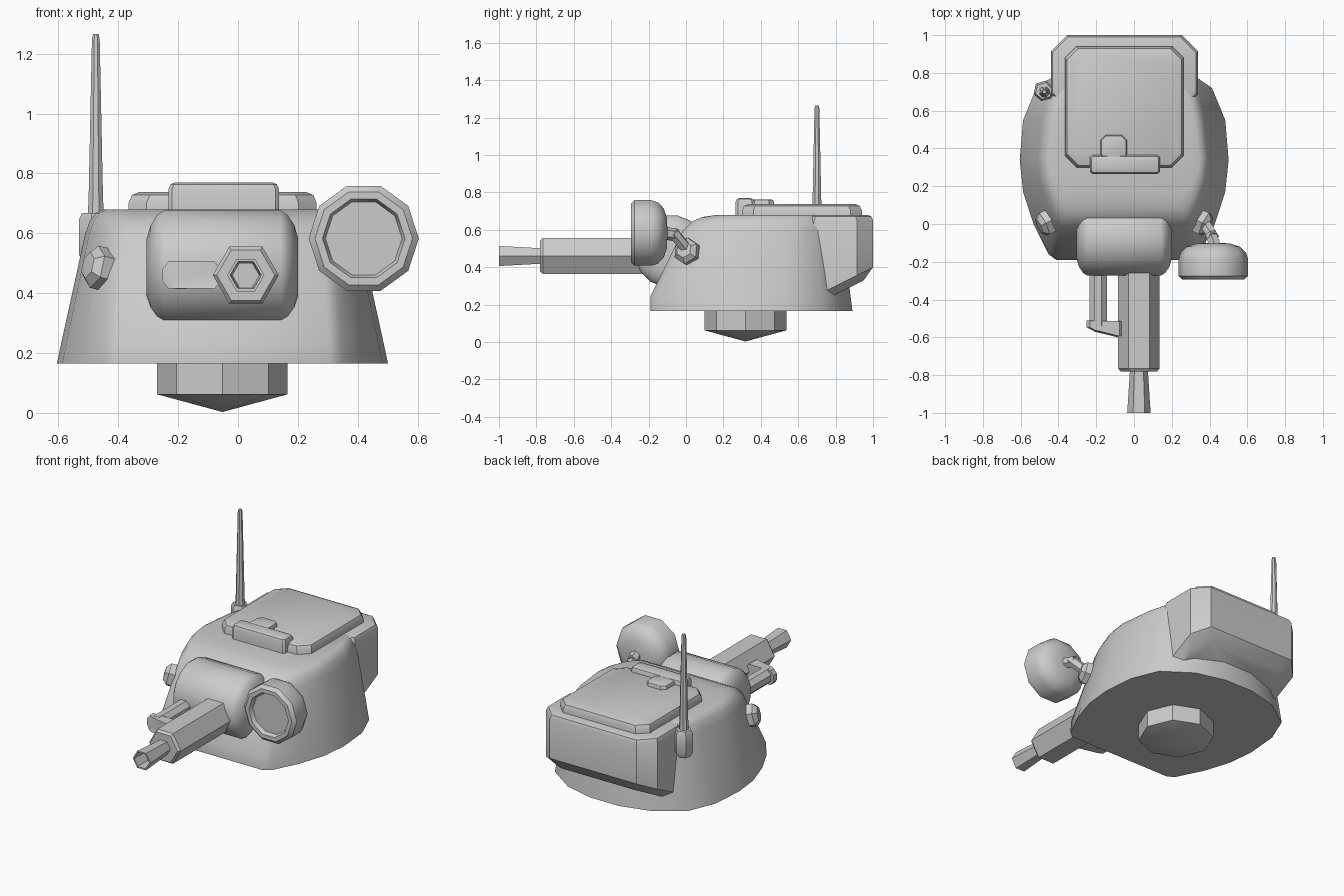
import bpy, bmesh, math
from mathutils import Vector, Quaternion

if "Cube" in bpy.data.objects:
    bpy.data.objects.remove(bpy.data.objects["Cube"])

CX = -0.052  # turret centre line


def loft(name, rings, angle=32):
    """Skin a stack of equal-length rings and cap both ends."""
    bm = bmesh.new()
    vr = [[bm.verts.new(p) for p in r] for r in rings]
    n = len(vr[0])
    for a, b in zip(vr, vr[1:]):
        for i in range(n):
            j = (i + 1) % n
            bm.faces.new((a[i], a[j], b[j], b[i]))
    bm.faces.new(vr[0][::-1])
    bm.faces.new(vr[-1])
    bmesh.ops.remove_doubles(bm, verts=bm.verts, dist=1e-5)
    bmesh.ops.recalc_face_normals(bm, faces=bm.faces)
    me = bpy.data.meshes.new(name)
    bm.to_mesh(me)
    bm.free()
    ob = bpy.data.objects.new(name, me)
    bpy.context.collection.objects.link(ob)
    bpy.ops.object.select_all(action='DESELECT')
    ob.select_set(True)
    bpy.context.view_layer.objects.active = ob
    bpy.ops.object.shade_smooth_by_angle(angle=math.radians(angle))
    return ob


def lathe(name, profile, n, origin, axis=(0, 0, 1), phase=0.0, angle=32):
    """Spin (radius, height) pairs about an axis through origin."""
    ax = Vector(axis).normalized()
    q = Quaternion() if ax.z > 0.99 else ax.to_track_quat('Z', 'Y')
    rings = []
    for r, h in profile:
        r = max(r, 1e-6)
        rings.append([Vector(origin) + q @ Vector((
            r * math.cos(phase + 2 * math.pi * i / n),
            r * math.sin(phase + 2 * math.pi * i / n), h)) for i in range(n)])
    return loft(name, rings, angle)


def rod(name, a, b, r, n=8, r2=None, bev=0.0):
    a, b = Vector(a), Vector(b)
    L = (b - a).length
    r2 = r if r2 is None else r2
    prof = [(r - bev, 0), (r, bev), (r2, L - bev), (r2 - bev, L)] if bev else [(r, 0), (r2, L)]
    return lathe(name, prof, n, a, b - a, math.pi / n)


def rect(x0, x1, y0, y1, c, inset=0.0):
    """Rectangle outline with cut corners."""
    x0, x1, y0, y1 = x0 + inset, x1 - inset, y0 + inset, y1 - inset
    return [(x0 + c, y0), (x1 - c, y0), (x1, y0 + c), (x1, y1 - c),
            (x1 - c, y1), (x0 + c, y1), (x0, y1 - c), (x0, y0 + c)]


def slab(name, x0, x1, y0, y1, z0, z1, c, b):
    steps = [(z0, 0), (z1 - b, 0), (z1 - b * 0.3, b * 0.3), (z1, b)]
    return loft(name, [[(x, y, z) for x, y in rect(x0, x1, y0, y1, c, i)] for z, i in steps])


# Turret shell: half outlines at base and shoulder, mirrored and blended
base = [(.36, -.19), (.40, -.16), (.48, 0), (.535, .17), (.553, .34),
        (.535, .55), (.465, .72), (.29, .84), (.1, .89)]
top = [(.33, -.005), (.37, .035), (.405, .11), (.44, .22), (.453, .34),
       (.43, .55), (.39, .70), (.27, .79), (.1, .83)]


def shell_ring(t, z, inset=0.0, front=0.0):
    half = []
    for i, (a, b) in enumerate(zip(base, top)):
        x = a[0] + (b[0] - a[0]) * t
        y = a[1] + (b[1] - a[1]) * t
        if i < 2 and z < 0.26:
            y = a[1]
        y += front * max(0, 1 - i / 4)
        half.append((x - inset, y))
    return [(CX + x, y, z) for x, y in half] + [(CX - x, y, z) for x, y in reversed(half)]


loft("turret_shell", [shell_ring(0, .165), shell_ring(.17, .245), shell_ring(.95, .60),
                      shell_ring(1, .645, .012, .04), shell_ring(1, .668, .03, .09),
                      shell_ring(1, .68, .055, .175)], 38)

# Rear bustle with sloping underside
rings = []
for inset, lift in ((.05, 0), (0, .045)):
    rings.append([(x, y, max(.19, .355 - (1 - y) * .5) + lift)
                  for x, y in rect(-.44, .338, .6, 1.0, .085, inset)])
for z, inset in ((.65, 0), (.672, .009), (.68, .03)):
    rings.append([(x, y, z) for x, y in rect(-.44, .338, .6, 1.0, .085, inset)])
loft("rear_bustle", rings)

# Roof hatch, hinge and handle
slab("roof_hatch", -.365, .262, .30, .94, .66, .738, .06, .035)
slab("hatch_hinge", -.232, .137, .265, .365, .67, .77, .012, .022)
slab("hatch_handle", -.177, -.038, .34, .47, .70, .763, .025, .015)

# Turret ring and pointed foot
lathe("turret_ring", [(0, .003), (.218, .062), (.218, .2)], 8, (CX, .318, 0))

# Gun mantlet: fat drum lying across the front
lathe("gun_mantlet", [(0, -.253), (.10, -.253), (.145, -.24), (.18, -.218), (.195, -.195),
                      (.195, .195), (.18, .218), (.145, .24), (.10, .253), (0, .253)],
      16, (CX, -.082, .485), (1, 0, 0), math.pi / 16, 40)

# Gun: hexagonal sleeve and flared hollow muzzle
gun = (.026, 0, .46)
lathe("gun_sleeve", [(0, .2), (.11, .2), (.11, .765), (.097, .78), (0, .78)], 6, gun, (0, -1, 0))
lathe("gun_muzzle", [(0, .75), (.046, .75), (.062, 1.0), (.052, 1.0), (.045, .84), (0, .84)],
      6, gun, (0, -1, 0))

# Side pipe and its bracket into the gun
rod("side_pipe", (-.19, -.2, .46), (-.19, -.54, .46), .05, 8)
bracket = [(-.252, -.512), (-.252, -.555), (-.22, -.57), (-.058, -.602), (-.058, -.515)]
loft("pipe_bracket", [[(x, y + (.008 if i and y < -.54 else 0), z) for x, y in
                       [(CX - .105 + (px - CX + .105) * s, py) for px, py in bracket]]
                      for i, (z, s) in enumerate(((.415, .8), (.44, 1), (.48, 1), (.505, .8)))])

# Round lamp with recessed lens
lathe("lamp", [(0, .268), (.128, .268), (.138, .295), (.163, .295), (.184, .275), (.184, .185),
               (.172, .15), (.14, .12), (.09, .103), (0, .098)], 10, (.42, 0, .583), (0, -1, 0), 0, 40)

# Hexagonal bosses on both cheeks
for side, label in ((-1, "left"), (1, "right")):
    lathe("cheek_boss_" + label, [(.072, -.06), (.072, .015), (.045, .04), (0, .045)], 6,
          (CX + side * .415, .005, .485), (side * .86, -.42, .22), math.pi / 6)

# Bent lamp arm
rod("lamp_arm_lower", (.365, .02, .48), (.42, -.07, .585), .032, 6)
rod("lamp_arm_upper", (.405, -.045, .57), (.435, -.13, .585), .034, 6)

# Antenna and its mount
lathe("antenna_mount", [(.04, .50), (.056, .53), (.056, .645), (.045, .668), (0, .668)],
      6, (-.478, .705, 0), phase=.3)
lathe("antenna", [(.03, .64), (.026, .72), (.014, 1.25), (.010, 1.265), (0, 1.265)],
      8, (-.475, .70, 0), phase=math.pi / 8)
